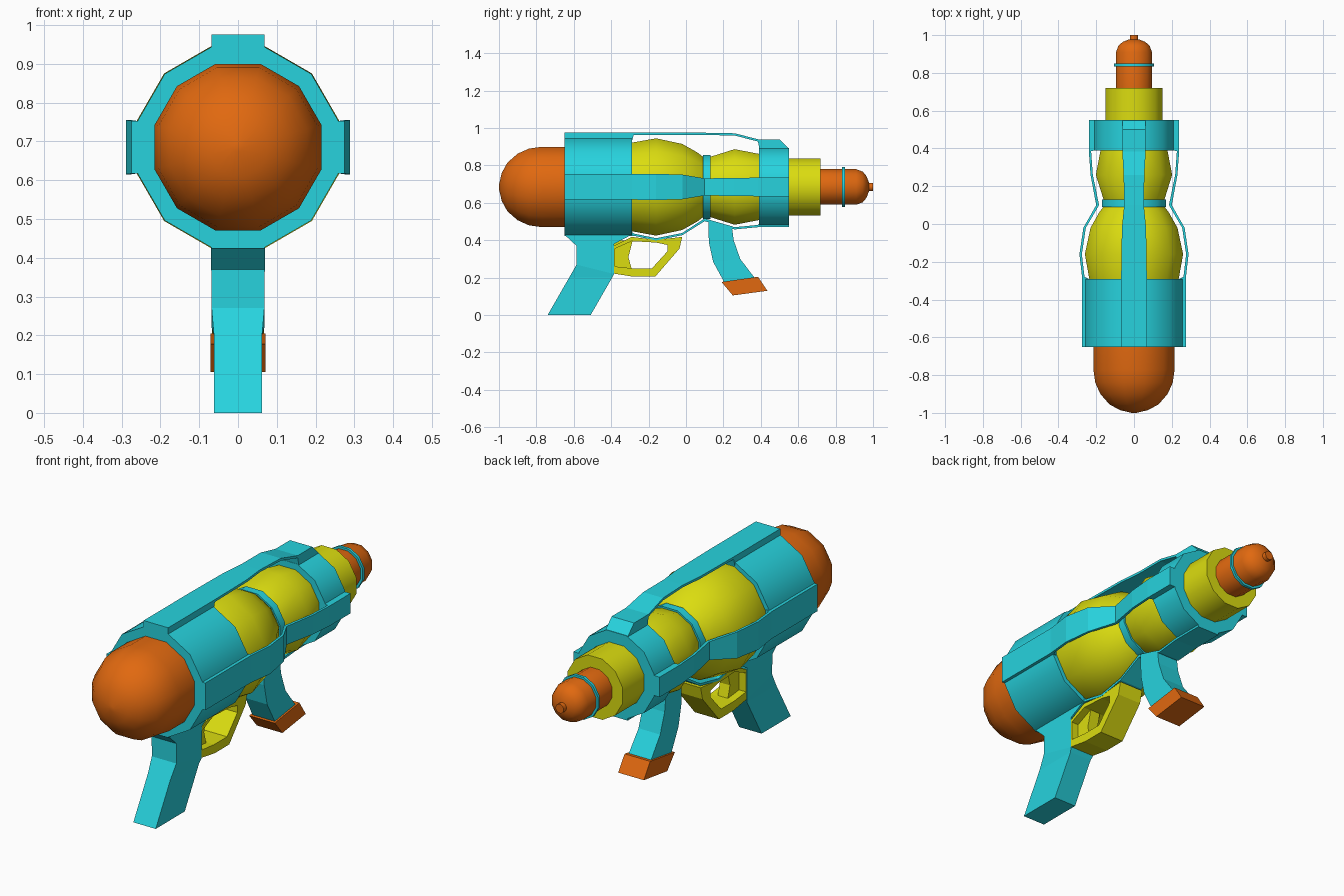
import bpy, bmesh, math
from mathutils import Matrix, Vector

AXIS_Z = 0.685
SIDES = 12


def material(name, rgb):
    m = bpy.data.materials.new(name)
    m.diffuse_color = (*rgb, 1)
    return m


CYAN = material("cyan", (0.02, 0.65, 0.73))
ORANGE = material("orange", (0.75, 0.14, 0.005))
YELLOW = material("yellow", (0.71, 0.72, 0.005))


def skin(name, rings, mat, closed=False, smooth=False):
    """Join equal rings of points into a solid."""
    bm = bmesh.new()
    rows = [[bm.verts.new(p) for p in r] for r in rings]
    n = len(rows[0])
    pairs = list(zip(rows, rows[1:]))
    if closed:
        pairs.append((rows[-1], rows[0]))
    for a, b in pairs:
        for i in range(n):
            j = (i + 1) % n
            bm.faces.new((a[i], a[j], b[j], b[i]))
    if not closed:
        bm.faces.new(rows[0])
        bm.faces.new(rows[-1])
    bmesh.ops.recalc_face_normals(bm, faces=bm.faces[:])
    me = bpy.data.meshes.new(name)
    bm.to_mesh(me)
    bm.free()
    me.materials.append(mat)
    if smooth:
        for p in me.polygons:
            p.use_smooth = True
        me.set_sharp_from_angle(angle=math.radians(40))
    ob = bpy.data.objects.new(name, me)
    bpy.context.collection.objects.link(ob)
    return ob


def lathe(name, profile, mat):
    """Twelve-sided turned part; profile is (y, distance to flat)."""
    rings = []
    for y, r in profile:
        R = r / math.cos(math.pi / SIDES)
        angles = [(i + 0.5) * 2 * math.pi / SIDES for i in range(SIDES)]
        rings.append([(R * math.cos(a), y, AXIS_Z + R * math.sin(a)) for a in angles])
    return skin(name, rings, mat, smooth=True)


def bar(name, stations, mat, closed=False):
    """Four-sided bar through stations (y0, z0, y1, z1, half width)."""
    rings = [[(-w, a, b), (w, a, b), (w, c, d), (-w, c, d)]
             for a, b, c, d, w in stations]
    return skin(name, rings, mat, closed)


def rail(name, stations, turn):
    """Rail along the body; stations are (y, outer, inner, half width)."""
    ob = bar(name, [(y, o, y, i, w) for y, o, i, w in stations], CYAN)
    ob.data.transform(Matrix.Translation(Vector((0, 0, AXIS_Z)))
                      @ Matrix.Rotation(math.radians(turn), 4, 'Y'))
    return ob


# Turned body parts, back to front
lathe("rear_tank_dome", [(-1.0, 0.012), (-0.985, 0.075), (-0.955, 0.13), (-0.9, 0.178),
                         (-0.84, 0.205), (-0.77, 0.215), (-0.64, 0.215)], ORANGE)
lathe("rear_collar", [(-0.65, 0.258), (-0.29, 0.258)], CYAN)
lathe("rear_bulb", [(-0.30, 0.235), (-0.16, 0.26), (-0.02, 0.23), (0.06, 0.185),
                    (0.10, 0.155)], YELLOW)
lathe("waist_ring", [(0.09, 0.17), (0.13, 0.17)], CYAN)
lathe("front_bulb", [(0.12, 0.158), (0.26, 0.202), (0.40, 0.175)], YELLOW)
lathe("front_collar", [(0.39, 0.208), (0.55, 0.208)], CYAN)
lathe("neck", [(0.54, 0.152), (0.72, 0.152)], YELLOW)
lathe("nozzle", [(0.71, 0.095), (0.91, 0.095), (0.945, 0.082), (0.965, 0.058),
                 (0.978, 0.024)], ORANGE)
lathe("nozzle_tip", [(0.965, 0.022), (1.0, 0.022)], ORANGE)
lathe("nozzle_ring", [(0.835, 0.106), (0.849, 0.106)], CYAN)

# Rails on four sides
rail("top_rail", [(-0.65, 0.29, 0.24, 0.068), (-0.29, 0.29, 0.24, 0.068),
                  (-0.28, 0.29, 0.278, 0.068), (-0.02, 0.29, 0.278, 0.064),
                  (0.10, 0.29, 0.278, 0.052), (0.26, 0.287, 0.275, 0.055),
                  (0.385, 0.255, 0.243, 0.062), (0.395, 0.255, 0.19, 0.062),
                  (0.50, 0.255, 0.19, 0.062), (0.55, 0.205, 0.19, 0.062)], 0)
side = [(-0.65, 0.274, 0.24, 0.068), (-0.29, 0.274, 0.24, 0.068),
        (-0.28, 0.275, 0.262, 0.068), (-0.16, 0.289, 0.276, 0.07),
        (-0.02, 0.268, 0.255, 0.066), (0.10, 0.2, 0.185, 0.046),
        (0.26, 0.23, 0.218, 0.048), (0.385, 0.239, 0.227, 0.05),
        (0.395, 0.239, 0.19, 0.05), (0.55, 0.239, 0.19, 0.05)]
rail("right_rail", side, 90)
rail("left_rail", side, -90)
rail("bottom_rail", [(-0.65, 0.261, 0.24, 0.068), (-0.29, 0.261, 0.24, 0.068),
                     (-0.28, 0.261, 0.249, 0.068), (-0.16, 0.286, 0.274, 0.068),
                     (-0.02, 0.258, 0.246, 0.066), (0.10, 0.183, 0.168, 0.055),
                     (0.26, 0.227, 0.215, 0.06), (0.385, 0.215, 0.203, 0.062),
                     (0.395, 0.215, 0.19, 0.062), (0.55, 0.215, 0.19, 0.062)], 180)

# Rear handle
bar("rear_handle", [(-0.65, 0.43, -0.29, 0.43, 0.069), (-0.585, 0.37, -0.385, 0.38, 0.069),
                    (-0.585, 0.27, -0.385, 0.22, 0.068), (-0.625, 0.2, -0.395, 0.2, 0.062),
                    (-0.74, 0.0, -0.51, 0.0, 0.062)], CYAN)

# Trigger guard loop and trigger
bar("trigger_guard", [(-0.386, 0.222, -0.38, 0.26), (-0.28, 0.205, -0.285, 0.25),
                      (-0.165, 0.205, -0.182, 0.25), (-0.035, 0.355, -0.10, 0.34),
                      (-0.02, 0.418, -0.10, 0.375), (-0.16, 0.402, -0.16, 0.388),
                      (-0.29, 0.418, -0.29, 0.395), (-0.386, 0.37, -0.38, 0.355)]
    and [(a, b, c, d, 0.067) for a, b, c, d in
         [(-0.386, 0.222, -0.38, 0.26), (-0.28, 0.205, -0.285, 0.25),
          (-0.165, 0.205, -0.182, 0.25), (-0.035, 0.355, -0.10, 0.34),
          (-0.02, 0.418, -0.10, 0.375), (-0.16, 0.402, -0.16, 0.388),
          (-0.29, 0.418, -0.29, 0.395), (-0.386, 0.37, -0.38, 0.355)]],
    YELLOW, closed=True)
bar("trigger", [(-0.39, 0.40, -0.285, 0.40, 0.028), (-0.39, 0.31, -0.308, 0.31, 0.028),
                (-0.39, 0.245, -0.29, 0.245, 0.028)], YELLOW)

# Front grip and its foot
bar("front_grip", [(0.12, 0.51, 0.245, 0.475, 0.06), (0.122, 0.39, 0.255, 0.40, 0.06),
                   (0.145, 0.285, 0.29, 0.30, 0.06), (0.205, 0.175, 0.37, 0.195, 0.062)], CYAN)
bar("grip_foot", [(0.19, 0.177, 0.385, 0.205, 0.071), (0.25, 0.105, 0.435, 0.13, 0.071)], ORANGE)
